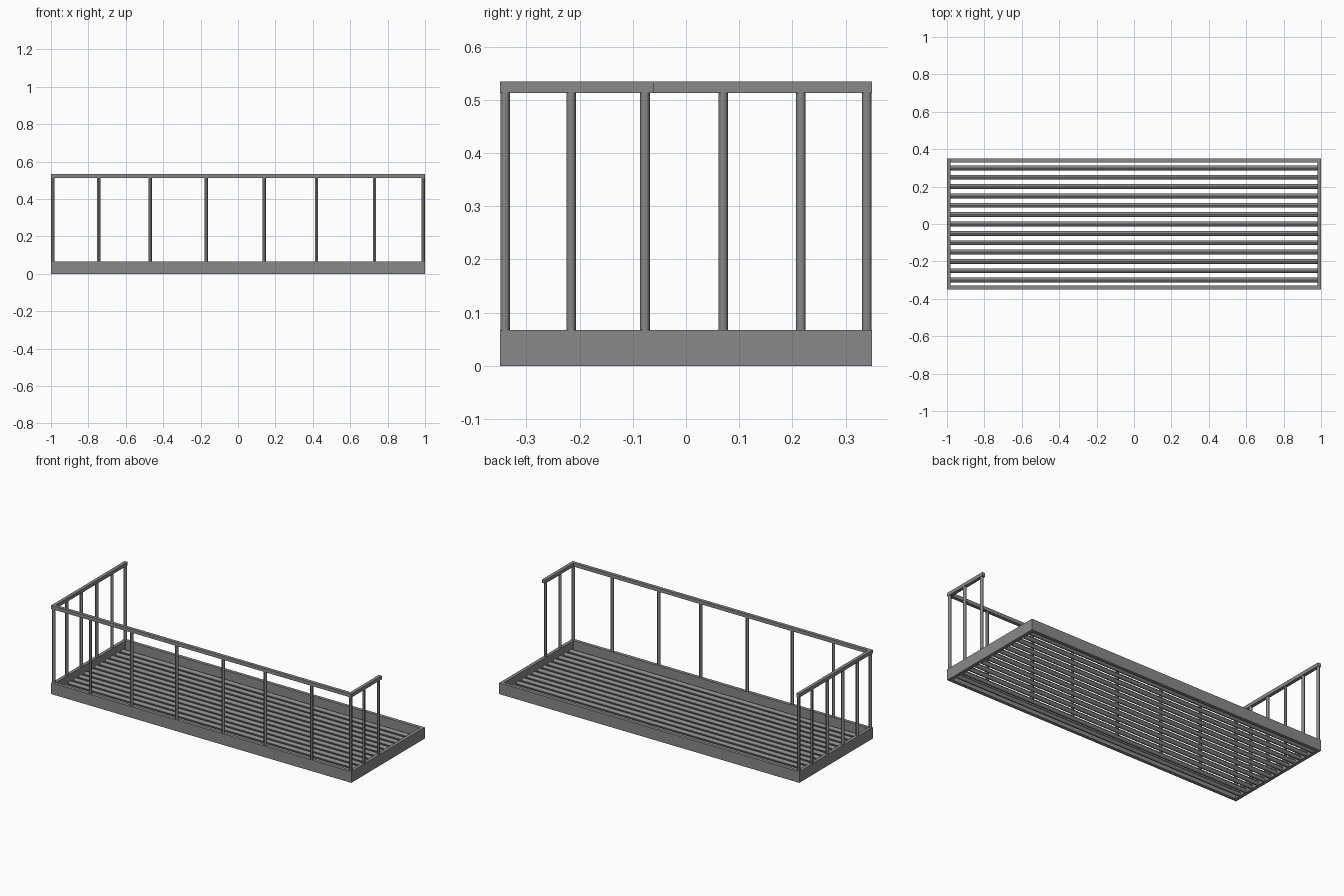
import bpy
from mathutils import Vector

cube = bpy.data.objects.get("Cube")
if cube:
    bpy.data.objects.remove(cube, do_unlink=True)

# One grey painted metal
metal = bpy.data.materials.new("grey_metal")
metal.use_nodes = True
GREY = (0.25, 0.25, 0.25, 1)
metal.diffuse_color = GREY
metal.node_tree.nodes["Principled BSDF"].inputs["Base Color"].default_value = GREY

X, Y = 1.0, 0.35          # half length and half depth
T = 0.02                  # thickness of frame and rails
FRAME_H = 0.067
RAIL_Z, TOP = 0.513, 0.534
SHORT_END = -0.06         # where the short side rail stops


def box(name, lo, hi):
    lo, hi = Vector(lo), Vector(hi)
    bpy.ops.mesh.primitive_cube_add(size=1, location=(lo + hi) / 2)
    ob = bpy.context.object
    ob.name = name
    ob.scale = hi - lo
    bpy.ops.object.transform_apply(location=False, rotation=False, scale=True)
    ob.data.materials.append(metal)
    return ob


def rod(name, start, end, radius):
    start, end = Vector(start), Vector(end)
    axis = end - start
    bpy.ops.mesh.primitive_cylinder_add(
        vertices=12, radius=radius, depth=axis.length, location=(start + end) / 2,
        rotation=axis.to_track_quat('Z', 'Y').to_euler())
    ob = bpy.context.object
    ob.name = name
    ob.data.materials.append(metal)
    bpy.ops.object.shade_smooth_by_angle()
    return ob


# Floor frame
box("frame_front", (-X, -Y, 0), (X, -Y + T, FRAME_H))
box("frame_back", (-X, Y - T, 0), (X, Y, FRAME_H))
box("frame_right", (-X, -Y + T, 0), (-X + T, Y - T, FRAME_H))
box("frame_left", (X - T, -Y + T, 0), (X, Y - T, FRAME_H))

# Floor bars
for i in range(13):
    y = (i - 6) * 0.05
    rod("floor_bar", (-X + T, y, 0.015), (X - T, y, 0.015), 0.013)

# Hand rails: long front, full right side, short left side
box("rail_front", (-X, -Y, RAIL_Z), (X, -Y + T, TOP))
box("rail_right", (-X, -Y + T, RAIL_Z), (-X + T, Y, TOP))
box("rail_left", (X - T, -Y + T, RAIL_Z), (X, SHORT_END, TOP))


def post(x, y):
    rod("rail_post", (x, y, FRAME_H - 0.01), (x, y, RAIL_Z + 0.005), 0.009)


# Posts
edge_x, edge_y = X - T / 2, Y - T / 2
for x in (-edge_x, -0.745, -0.47, -0.17, 0.14, 0.42, 0.73, edge_x):
    post(x, -edge_y)
for y in (-0.216, -0.077, 0.07, 0.216, edge_y):
    post(-edge_x, y)
    if y < SHORT_END:
        post(edge_x, y)
